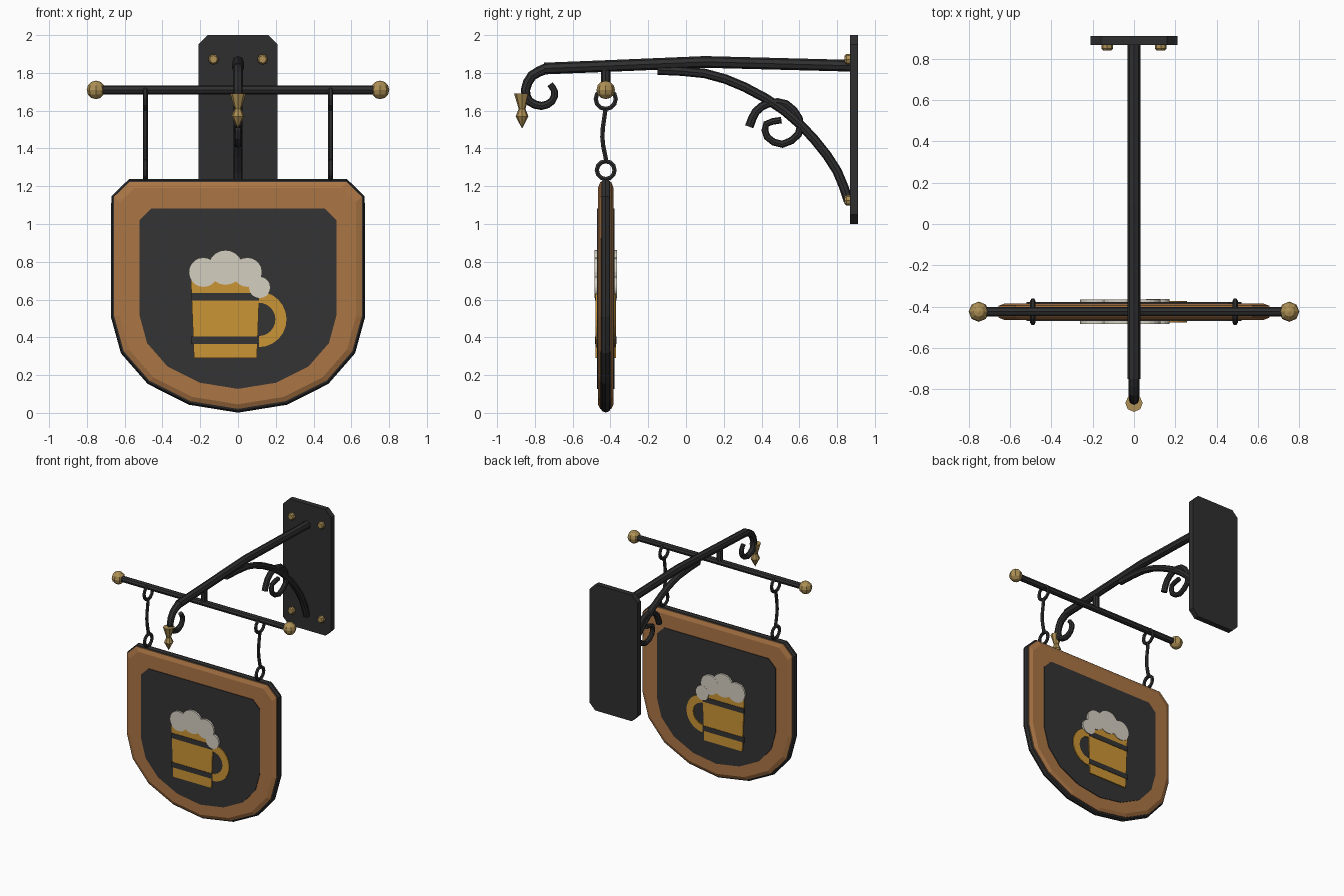
import bpy, bmesh, math
from mathutils import Matrix, Vector

if "Cube" in bpy.data.objects:
    bpy.data.objects.remove(bpy.data.objects["Cube"], do_unlink=True)

SIGN_Y = -0.425


def material(name, rgb):
    m = bpy.data.materials.new(name)
    m.use_nodes = True
    m.diffuse_color = (*rgb, 1)
    m.node_tree.nodes["Principled BSDF"].inputs["Base Color"].default_value = (*rgb, 1)
    return m


IRON = material("black iron", (0.028, 0.028, 0.029))
SLATE = material("dark panel", (0.033, 0.033, 0.033))
WOOD = material("warm wood", (0.41, 0.18, 0.06))
BRASS = material("brass", (0.42, 0.28, 0.09))
BEER = material("amber beer", (0.60, 0.30, 0.035))
FOAM = material("cream foam", (0.66, 0.62, 0.53))


def finish(name, bm, mat):
    bmesh.ops.recalc_face_normals(bm, faces=bm.faces)
    me = bpy.data.meshes.new(name)
    bm.to_mesh(me)
    bm.free()
    me.materials.append(mat)
    ob = bpy.data.objects.new(name, me)
    bpy.context.collection.objects.link(ob)
    return ob


def loft(name, rings, mat):
    """Join (outline of x/z points, y) rings and cap both ends."""
    bm = bmesh.new()
    loops = [[bm.verts.new((x, y, z)) for x, z in pts] for pts, y in rings]
    n = len(loops[0])
    for a, b in zip(loops, loops[1:]):
        for i in range(n):
            j = (i + 1) % n
            bm.faces.new((a[i], a[j], b[j], b[i]))
    bm.faces.new(loops[0])
    bm.faces.new(loops[-1])
    return finish(name, bm, mat)


def slab(name, pts, half, mat):
    return loft(name, [(pts, SIGN_Y - half), (pts, SIGN_Y + half)], mat)


def tube(name, pts, radius, mat=IRON, closed=False, taper=1.0, sides=2):
    cu = bpy.data.curves.new(name, "CURVE")
    cu.dimensions = "3D"
    cu.bevel_depth = radius
    cu.bevel_resolution = sides
    cu.use_fill_caps = True
    sp = cu.splines.new("POLY")
    sp.points.add(len(pts) - 1)
    for i, p in enumerate(pts):
        sp.points[i].co = (*p, 1)
        sp.points[i].radius = 1 + (taper - 1) * i / (len(pts) - 1)
    sp.use_cyclic_u = closed
    ob = bpy.data.objects.new(name, cu)
    bpy.context.collection.objects.link(ob)
    bpy.ops.object.select_all(action="DESELECT")
    ob.select_set(True)
    bpy.context.view_layer.objects.active = ob
    bpy.ops.object.convert(target="MESH")
    ob = bpy.context.object
    ob.data.materials.clear()
    ob.data.materials.append(mat)
    for f in ob.data.polygons:
        f.use_smooth = False
    return ob


def side_path(pts, x=0):
    return [(x, y, z) for y, z in pts]


def smooth(pts, steps=3):
    """Catmull-Rom points through a side-on path."""
    p = [Vector(q) for q in pts]
    p = [2 * p[0] - p[1]] + p + [2 * p[-1] - p[-2]]
    out = []
    for a, b, c, d in zip(p, p[1:], p[2:], p[3:]):
        for k in range(steps):
            t = k / steps
            out.append(0.5 * (2 * b + (c - a) * t + (2 * a - 5 * b + 4 * c - d) * t**2
                              + (3 * b - a - 3 * c + d) * t**3))
    return [tuple(v) for v in out + [p[-2]]]


def ball(name, loc, r):
    bm = bmesh.new()
    bmesh.ops.create_uvsphere(bm, u_segments=8, v_segments=6, radius=r,
                              matrix=Matrix.Translation(loc))
    return finish(name, bm, BRASS)


def disc(cx, cz, r, n=20, start=0.0, end=math.tau):
    return [(cx + r * math.cos(start + (end - start) * i / n),
             cz + r * math.sin(start + (end - start) * i / n)) for i in range(n)]


# Wall plate with clipped corners and four bolts
c = 0.05
plate = []
for sx, sz in ((1, 1), (1, -1), (-1, -1), (-1, 1)):
    pair = [(sx * (0.21 - c), 1.5 + sz * 0.5), (sx * 0.21, 1.5 + sz * (0.5 - c))]
    plate += pair if sx == sz else pair[::-1]
loft("wall_plate", [(plate, 0.867), (plate, 0.91)], IRON)
for x in (-0.13, 0.13):
    for z in (1.125, 1.872):
        loft("plate_bolt", [(disc(x, z, 0.02, 8), 0.84), (disc(x, z, 0.028, 8), 0.85),
                            (disc(x, z, 0.028, 8), 0.87)], BRASS)

# Arm with curled tip
tube("arm", side_path([(0.87, 1.838), (0.1, 1.858), (-0.45, 1.835), (-0.75, 1.823)]), 0.031)
curl = [(-0.74, 1.823), (-0.815, 1.785), (-0.85, 1.71), (-0.83, 1.65), (-0.765, 1.625),
        (-0.71, 1.65), (-0.695, 1.70), (-0.72, 1.74)]
tube("arm_curl", side_path(smooth(curl, 2)), 0.028, taper=0.6)

# Hanging finial
bm = bmesh.new()
profile = [(0, 1.69), (0.042, 1.69), (0.018, 1.61), (0.034, 1.57), (0, 1.505)]
verts = [bm.verts.new((r, -0.868, z)) for r, z in profile]
edges = [bm.edges.new(e) for e in zip(verts, verts[1:])]
bmesh.ops.spin(bm, geom=verts + edges, cent=(0, -0.868, 0), axis=(0, 0, 1),
               angle=math.tau, steps=8)
bmesh.ops.remove_doubles(bm, verts=bm.verts, dist=0.0005)
finish("finial", bm, BRASS)

# Curved brace and its scroll
brace = [(-0.15, 1.815), (0.1, 1.797), (0.31, 1.725), (0.52, 1.60), (0.68, 1.447),
         (0.80, 1.28), (0.86, 1.12)]
tube("brace", side_path(smooth(brace, 2)), 0.025)
scroll = [(0.335, 1.515), (0.37, 1.595), (0.44, 1.64), (0.53, 1.635), (0.598, 1.56),
          (0.595, 1.475), (0.51, 1.422), (0.43, 1.46), (0.425, 1.53), (0.505, 1.55)]
tube("scroll", side_path(smooth(scroll, 2)), 0.023, taper=0.75)

# Cross bar, post and end balls
tube("bar_post", [(0, SIGN_Y, 1.71), (0, SIGN_Y, 1.83)], 0.024)
tube("cross_bar", [(-0.74, SIGN_Y, 1.71), (0.74, SIGN_Y, 1.71)], 0.024)
for s in (-1, 1):
    ball("bar_ball", (s * 0.752, SIGN_Y, 1.71), 0.049)
    # Hanger: two rings and a bent rod
    x = s * 0.49
    for z, r in ((1.662, 0.053), (1.285, 0.047)):
        ring = [(SIGN_Y + a, b) for a, b in disc(0, z, r, 12)]
        tube("hanger_ring", side_path(ring, x), 0.013, closed=True, sides=1)
    rod = [(SIGN_Y, 1.615), (SIGN_Y - 0.018, 1.46), (SIGN_Y + 0.005, 1.325)]
    tube("hanger_rod", side_path(smooth(rod), x), 0.013, sides=1)

# Shield board: rim, bevelled wood and raised panel
half = [(0.59, 1.24), (0.672, 1.16), (0.672, 0.51), (0.62, 0.32), (0.48, 0.16), (0.26, 0.05)]
shield = half + [(0, 0.008)] + [(-x, z) for x, z in half[::-1]]


def scaled(s):
    return [(x * s, 0.54 * (1 - s) + z * s) for x, z in shield]


tube("board_rim", [(x, SIGN_Y, z) for x, z in scaled(0.96)], 0.028, closed=True)
loft("wood_board", [(scaled(s), SIGN_Y + y) for s, y in
                    ((0.93, -0.041), (0.975, -0.029), (0.975, 0.029), (0.93, 0.041))], WOOD)
slab("sign_panel", scaled(0.776), 0.046, SLATE)

# Mug emblem, showing on both faces
slab("mug_body", [(-0.233, 0.29), (0.10, 0.29), (0.116, 0.72), (-0.25, 0.72)], 0.054, BEER)
for z in (0.365, 0.595):
    slab("mug_band", [(-0.25, z), (0.112, z), (0.112, z + 0.04), (-0.25, z + 0.04)], 0.057, SLATE)
q = math.pi / 2
outer = disc(0.11, 0.495, 0.147, 13, -q, q * 1.17)
inner = disc(0.11, 0.495, 0.088, 13, -q, q * 1.17)
slab("mug_handle", outer + inner[::-1], 0.053, BEER)
for i, (x, z, r) in enumerate(((-0.183, 0.745, 0.078), (-0.066, 0.77, 0.092),
                               (0.05, 0.745, 0.078), (0.115, 0.665, 0.057))):
    slab("foam_puff", disc(x, z, r), 0.059 + 0.0005 * i, FOAM)
